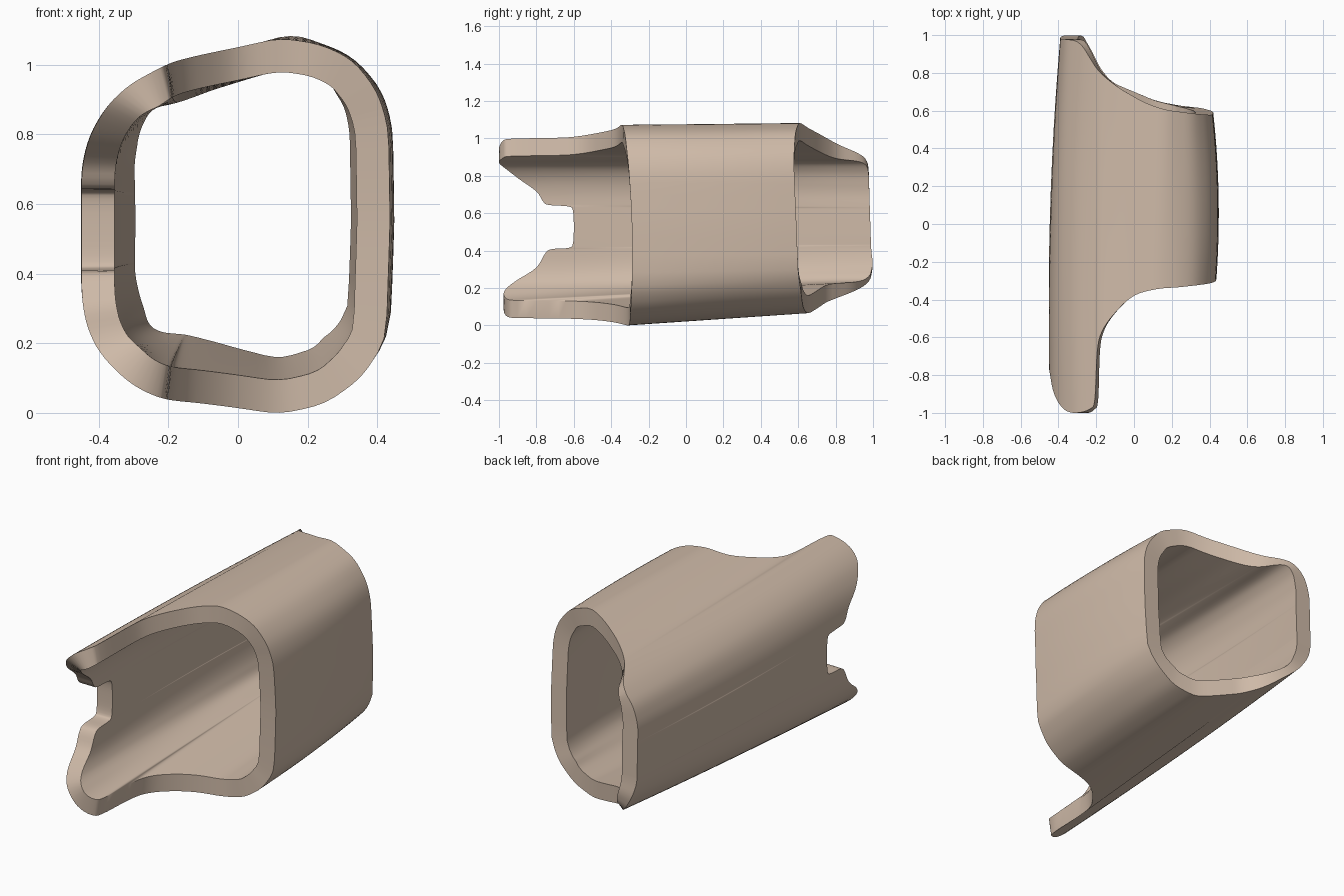
import bpy, bmesh, math
from mathutils import Vector

if "Cube" in bpy.data.objects:
    bpy.data.objects.remove(bpy.data.objects["Cube"])

CX, CZ = 0.0, 0.55      # axis of the sleeve
WALL, SPANS = 0.095, 10

# front outer rim (x, y, z), starting at the right side and going over the top
FRONT = [(.437, -.29, .55), (.432, -.305, .82), (.40, -.315, .925), (.33, -.325, 1.015),
         (.235, -.335, 1.06), (.12, -.345, 1.077), (0, -.38, 1.05), (-.1, -.47, 1.03),
         (-.17, -.57, 1.013), (-.196, -.68, 1.006), (-.208, -.93, 1.0), (-.235, -.98, .985),
         (-.31, -1.0, .945), (-.375, -.98, .885), (-.425, -.9, .8), (-.446, -.8, .72),
         (-.45, -.765, .665), (-.45, -.735, .645), (-.45, -.63, .637), (-.45, -.605, .615),
         (-.45, -.6, .525), (-.45, -.605, .435), (-.45, -.63, .413), (-.45, -.72, .406),
         (-.45, -.755, .38), (-.446, -.8, .30), (-.425, -.9, .22), (-.385, -.955, .155),
         (-.31, -.975, .083), (-.235, -.955, .045), (-.208, -.9, .037), (-.196, -.68, .036),
         (-.17, -.56, .034), (-.1, -.46, .027), (0, -.37, .014), (.12, -.31, -.004),
         (.25, -.30, .025), (.355, -.295, .1), (.425, -.29, .21)]

# back outer rim, same direction
BACK = [(.42, .59, .55), (.415, .578, .83), (.39, .578, .93), (.31, .585, 1.035), (.16, .605, 1.09),
        (.05, .645, 1.06), (-.08, .72, 1.02), (-.17, .79, .98), (-.22, .85, .95),
        (-.26, .93, .92), (-.30, .97, .885), (-.36, .978, .82), (-.39, .98, .72),
        (-.39, .99, .4), (-.365, 1.0, .32), (-.31, .985, .235), (-.25, .92, .19),
        (-.21, .84, .16), (-.12, .75, .125), (0, .70, .09), (.12, .65, .06),
        (.25, .625, .095), (.35, .615, .18), (.41, .60, .28)]


def smooth_loop(pts, n):
    """Closed Catmull-Rom curve through the points."""
    p = [Vector(q) for q in pts]
    out = []
    for i in range(len(p)):
        a, b, c, d = (p[(i + k) % len(p)] for k in (-1, 0, 1, 2))
        for j in range(n):
            t = j / n
            out.append(0.5 * (2*b + (c-a)*t + (2*a-5*b+4*c-d)*t*t + (3*b-a-3*c+d)*t**3))
    return out


def angle(p):
    return math.atan2(p.z - CZ, p.x - CX) % math.tau


def at_angle(loop, a):
    """Point where the ray in direction a from the axis crosses the loop."""
    dx, dz = math.cos(a), math.sin(a)
    for p, q in zip(loop, loop[1:] + loop[:1]):
        s0 = dx * (p.z - CZ) - dz * (p.x - CX)
        s1 = dx * (q.z - CZ) - dz * (q.x - CX)
        m = (p + q) / 2
        if s0 <= 0 < s1 and dx * (m.x - CX) + dz * (m.z - CZ) > 0:
            return p.lerp(q, s0 / (s0 - s1))
    return loop[0].copy()


def rounded(loop, a):
    """Loop point at angle a with its corners softened."""
    pts = [at_angle(loop, a + math.radians(d)) for d in (-4, -2, 0, 2, 4)]
    # average the ratio to the straight-through chord, so flat sides stay flat
    m = sum(pts, Vector()) / len(pts)
    r = math.hypot(m.x - CX, m.z - CZ)
    return Vector((CX + r * math.cos(a), m.y, CZ + r * math.sin(a)))


def outward(p):
    """Outward direction of the rounded-rectangle section."""
    nx, nz = (p.x - CX) / .45, (p.z - CZ) / .53
    return Vector((nx**3 / .45, 0, nz**3 / .53)).normalized()


front_poly = [Vector(p) for p in FRONT]
back_poly = [Vector(p) for p in BACK]
front, back, last = [], [], -1
for p in smooth_loop(FRONT, 4):
    a = last = max(angle(p), last + .002)      # keep columns in order
    f = rounded(front_poly, a)
    front.append(Vector((f.x, p.y, f.z)))
    back.append(rounded(back_poly, a))
N = len(front)
bm = bmesh.new()


def back_inset(p, offset):
    """Back inner rim; the wall is thinner in the two left corners."""
    n = outward(p)
    thin = 1 - abs(n.x * n.z) if p.x < 0 else 1
    return p - n * offset * thin


def wall(offset):
    """Rings of vertices from front rim to back rim, gently bulged sideways."""
    f = [p - outward(p) * offset for p in front]
    b = [back_inset(p, offset) for p in back]
    rings = []
    for k in range(SPANS + 1):
        s = k / SPANS
        ring = []
        for i in range(N):
            p = f[i].lerp(b[i], s)
            p.x += outward(front[i]).x * .08 * s * (1 - s)
            ring.append(bm.verts.new(p))
        rings.append(ring)
    return rings


def bridge(r0, r1):
    for i in range(N):
        j = (i + 1) % N
        bm.faces.new((r0[i], r0[j], r1[j], r1[i]))


# outer wall, inner wall and the two rims
outer, inner = wall(0), wall(WALL)
for rings in (outer, inner):
    for r0, r1 in zip(rings, rings[1:]):
        bridge(r0, r1)
bridge(outer[0], inner[0])
bridge(outer[-1], inner[-1])
bmesh.ops.recalc_face_normals(bm, faces=bm.faces)

mesh = bpy.data.meshes.new("notched_sleeve")
bm.to_mesh(mesh)
bm.free()
sleeve = bpy.data.objects.new("notched_sleeve", mesh)
bpy.context.collection.objects.link(sleeve)

# tan clay colour
mat = bpy.data.materials.new("tan")
mat.diffuse_color = (.62, .49, .39, 1)
mat.use_nodes = True
mat.node_tree.nodes["Principled BSDF"].inputs["Base Color"].default_value = mat.diffuse_color
mesh.materials.append(mat)

bpy.context.view_layer.objects.active = sleeve
sleeve.select_set(True)
bpy.ops.object.shade_smooth_by_angle(angle=math.radians(35))
